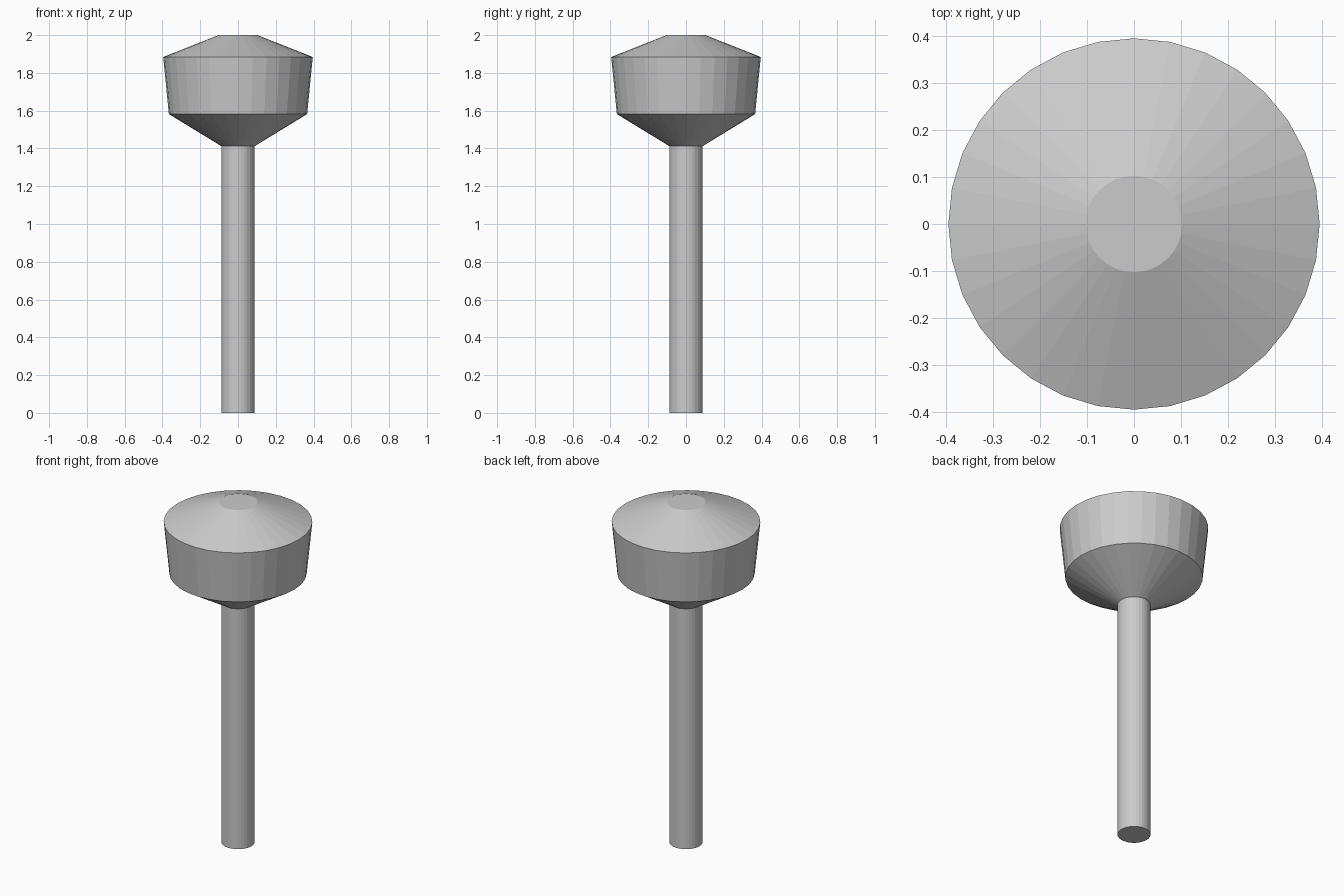
import bpy, bmesh
from math import cos, sin, tau

if "Cube" in bpy.data.objects:
    bpy.data.objects.remove(bpy.data.objects["Cube"])

SIDES = 32


def lathe(name, profile):
    """Revolve (radius, z) pairs into a closed, flat-faced solid."""
    bm = bmesh.new()
    rings = [[bm.verts.new((r * cos(tau * i / SIDES), r * sin(tau * i / SIDES), z))
              for i in range(SIDES)] for r, z in profile]
    for low, high in zip(rings, rings[1:]):
        for i in range(SIDES):
            j = (i + 1) % SIDES
            bm.faces.new((low[i], low[j], high[j], high[i]))
    bm.faces.new(rings[0][::-1])
    bm.faces.new(rings[-1])
    mesh = bpy.data.meshes.new(name)
    bm.to_mesh(mesh)
    bm.free()
    obj = bpy.data.objects.new(name, mesh)
    bpy.context.collection.objects.link(obj)
    return obj


# Slim round post
lathe("post", [(0.088, 0.0), (0.088, 1.412)])

# Flared head: under-cone, tapered drum, sloped cap with flat top
lathe("head", [(0.088, 1.412), (0.366, 1.582), (0.396, 1.884), (0.103, 2.0)])
